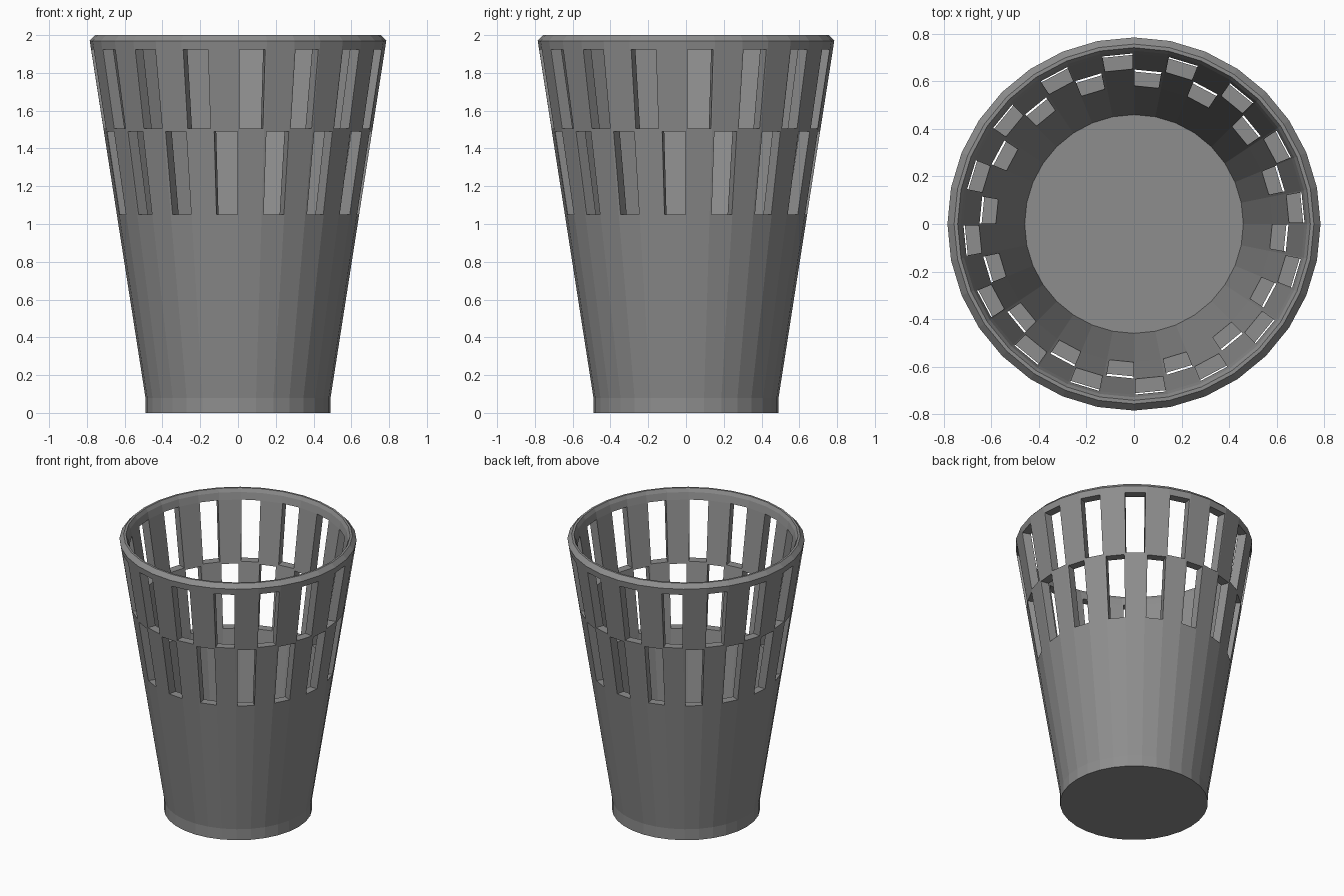
import bpy, bmesh, math

if "Cube" in bpy.data.objects:
    bpy.data.objects.remove(bpy.data.objects["Cube"])

SEG = 32        # flat sides round the cup
WALL = 0.057    # wall thickness


def outer_r(z):
    return 0.49 + (z - 0.08) * 0.295 / 1.89


# Cross-section: outside going up, over the rim, inside going down
slot_z = [1.05, 1.49, 1.505, 1.925]
profile = [(0.49, 0.0), (0.49, 0.08)]
profile += [(outer_r(z), z) for z in slot_z]
profile += [(0.785, 1.97), (0.757, 2.0), (0.742, 2.0), (0.729, 1.975)]
profile += [(outer_r(z) - WALL - 0.003, z) for z in reversed(slot_z)]
profile += [(0.46, 0.18)]

# Column directions: each side has its corner plus the two slot edges on its chord
columns = []
for k in range(SEG):
    a, b = (2 * math.pi * (k + i) / SEG for i in (0, 1))
    for t in ((0.0, 0.05, 0.95) if k % 2 == 0 else (0.0, 0.09, 0.98)):
        columns.append((math.cos(a) * (1 - t) + math.cos(b) * t,
                        math.sin(a) * (1 - t) + math.sin(b) * t))
N = len(columns)

bm = bmesh.new()
rings = [[bm.verts.new((r * x, r * y, z)) for x, y in columns] for r, z in profile]

# Skin, leaving alternate windows open in the two rows
upper_rows, lower_rows = (4, 10), (2, 12)
for i in range(len(rings) - 1):
    for c in range(N):
        side, part = divmod(c, 3)
        rows = upper_rows if side % 2 == 0 else lower_rows
        if part == 1 and i in rows:
            continue
        d = (c + 1) % N
        bm.faces.new((rings[i][c], rings[i][d], rings[i + 1][d], rings[i + 1][c]))

# Window reveals joining the outer and inner skins
for side in range(SEG):
    c, d = side * 3 + 1, (side * 3 + 2) % N
    lo = 4 if side % 2 == 0 else 2
    loop = [(lo, c), (lo, d), (lo + 1, d), (lo + 1, c)]
    for j in range(4):
        (i1, c1), (i2, c2) = loop[j], loop[(j + 1) % 4]
        bm.faces.new((rings[i1][c1], rings[i2][c2],
                      rings[15 - i2][c2], rings[15 - i1][c1]))

# Underside and inner floor
bm.faces.new(rings[0])
bm.faces.new(rings[-1])
bmesh.ops.recalc_face_normals(bm, faces=bm.faces)

mesh = bpy.data.meshes.new("slotted_basket")
bm.to_mesh(mesh)
bm.free()

# Dark grey plastic
mat = bpy.data.materials.new("dark_grey")
mat.diffuse_color = (0.27, 0.27, 0.27, 1.0)
mat.use_nodes = True
mat.node_tree.nodes["Principled BSDF"].inputs["Base Color"].default_value = mat.diffuse_color
mesh.materials.append(mat)

basket = bpy.data.objects.new("slotted_basket", mesh)
bpy.context.collection.objects.link(basket)
